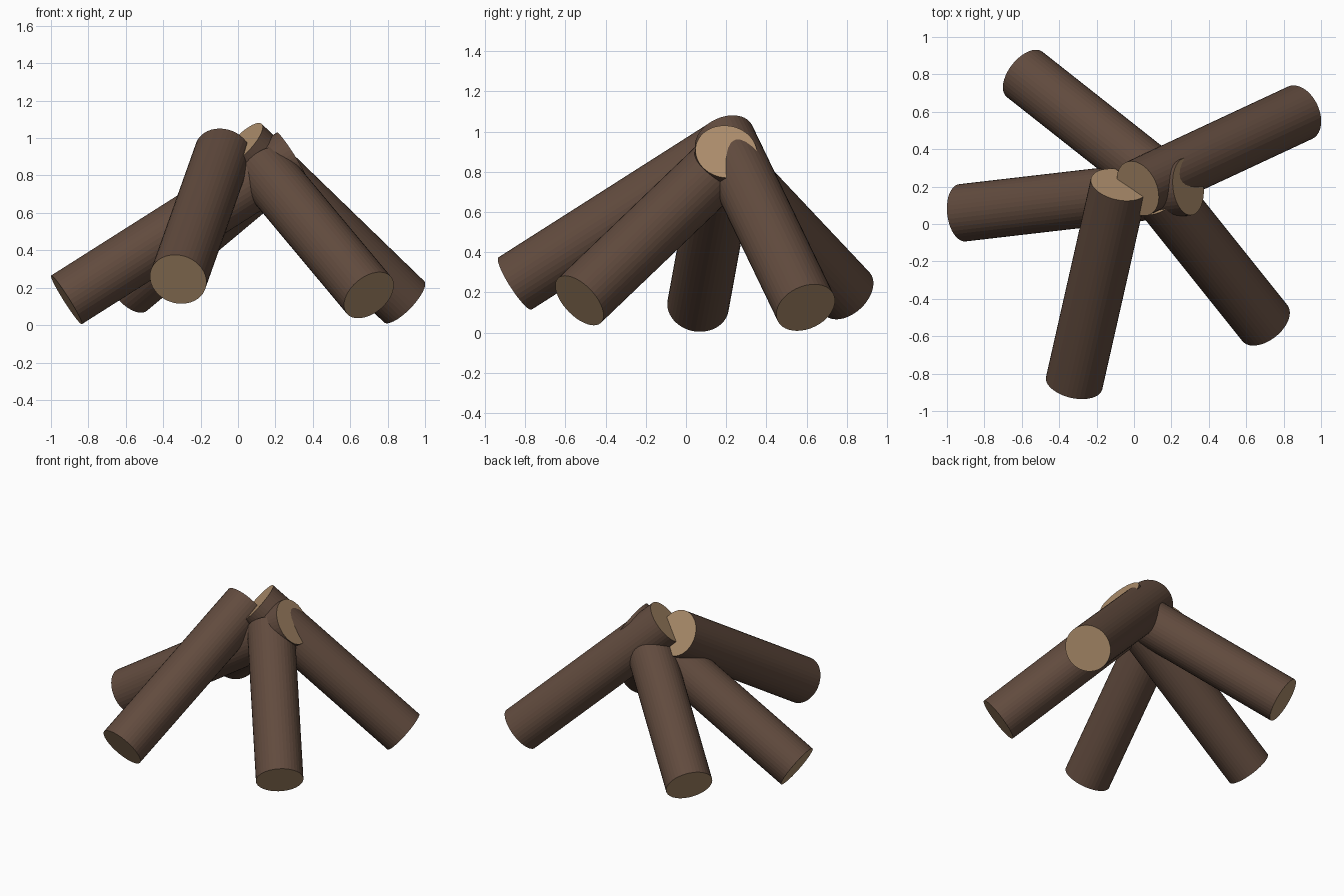
import bpy
from mathutils import Vector

if "Cube" in bpy.data.objects:
    bpy.data.objects.remove(bpy.data.objects["Cube"])

RADIUS, SIDES = 0.154, 40


def material(name, color):
    m = bpy.data.materials.new(name)
    m.diffuse_color = (*color, 1)
    m.use_nodes = True
    m.node_tree.nodes["Principled BSDF"].inputs["Base Color"].default_value = m.diffuse_color
    return m


bark = material("bark", (0.12, 0.07, 0.048))
cut_wood = material("cut_wood", (0.42, 0.27, 0.15))


def log(name, foot, tip):
    """Round log between two axis points, bark sides and pale cut ends."""
    a, b = Vector(foot), Vector(tip)
    axis = b - a
    bpy.ops.mesh.primitive_cylinder_add(
        vertices=SIDES, radius=RADIUS, depth=axis.length,
        location=(a + b) / 2, rotation=axis.to_track_quat('Z', 'Y').to_euler())
    obj = bpy.context.object
    obj.name = name
    obj.data.materials.append(bark)
    obj.data.materials.append(cut_wood)
    for face in obj.data.polygons:
        face.material_index = int(len(face.vertices) > 4)


# Five logs leaning together like a campfire stack
log("left_log", (-0.917, 0.06, 0.135), (0.29, 0.20, 0.90))
log("front_log", (-0.32, -0.85, 0.245), (-0.08, 0.21, 0.92))
log("front_right_log", (0.70, -0.53, 0.16), (0.14, 0.17, 0.83))
log("back_right_log", (0.888, 0.595, 0.125), (0.02, 0.19, 0.965))
log("back_left_log", (-0.585, 0.80, 0.195), (0.15, 0.22, 0.81))
